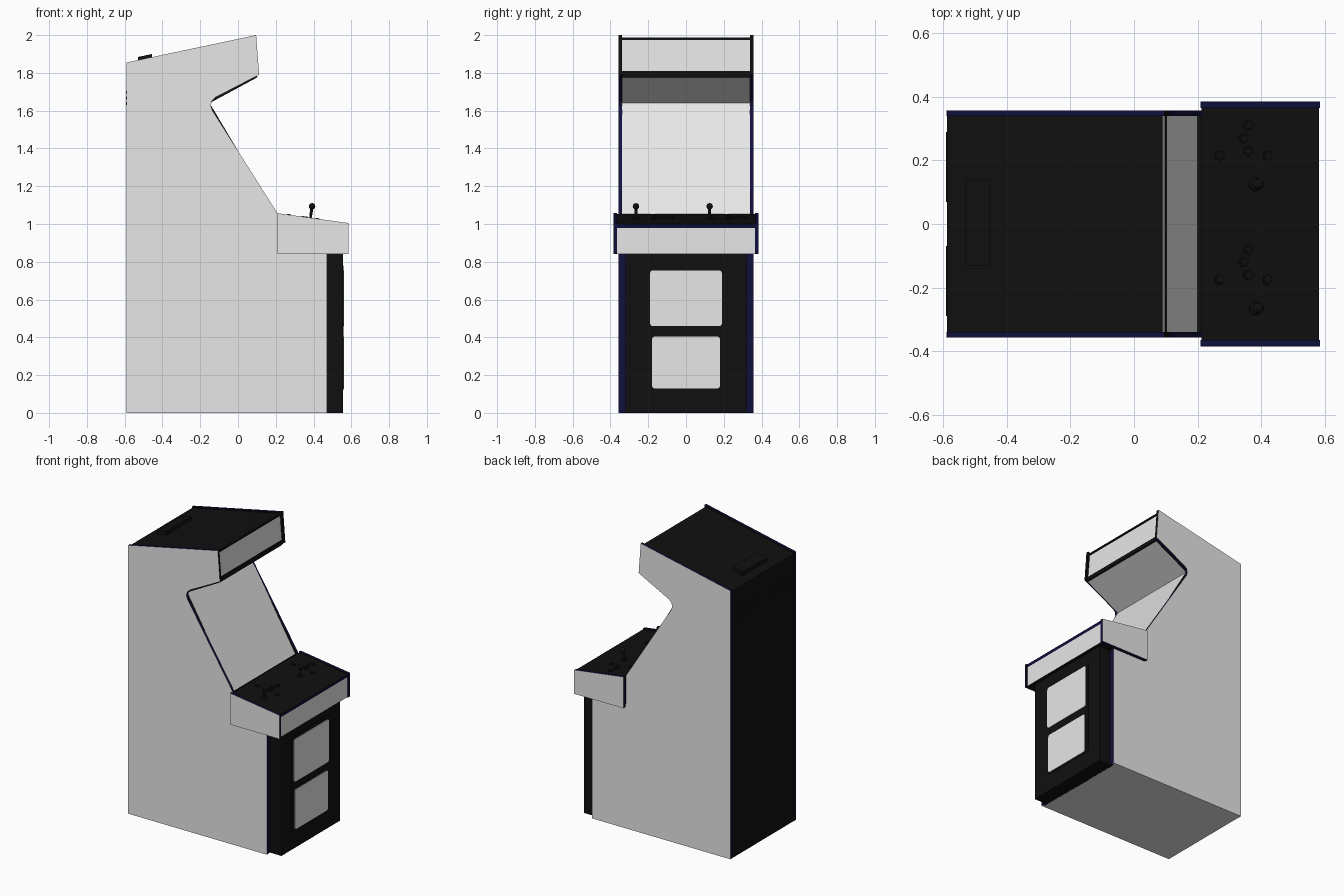
import bpy, bmesh
from math import atan2
from mathutils import Vector, Matrix

cube = bpy.data.objects.get("Cube")
if cube:
    bpy.data.objects.remove(cube, do_unlink=True)


def material(name, rgb):
    m = bpy.data.materials.new(name)
    m.use_nodes = True
    m.diffuse_color = (*rgb, 1)
    m.node_tree.nodes["Principled BSDF"].inputs["Base Color"].default_value = (*rgb, 1)
    return m


MATS = [material("light grey", (0.8, 0.8, 0.8)),
        material("black", (0.005, 0.005, 0.005)),
        material("navy trim", (0.005, 0.005, 0.045))]
GREY, BLACK, NAVY = range(3)


def finish(name, bm):
    me = bpy.data.meshes.new(name)
    bm.to_mesh(me)
    bm.free()
    for m in MATS:
        me.materials.append(m)
    ob = bpy.data.objects.new(name, me)
    bpy.context.collection.objects.link(ob)
    return ob


def prism(name, pts, y0, y1, edges, low, high):
    """Extrude an x-z profile along y; edges holds one colour per profile edge."""
    bm = bmesh.new()
    a = [bm.verts.new((x, y0, z)) for x, z in pts]
    b = [bm.verts.new((x, y1, z)) for x, z in pts]
    bm.faces.new(a).material_index = low
    bm.faces.new(b[::-1]).material_index = high
    n = len(pts)
    for i in range(n):
        j = (i + 1) % n
        f = bm.faces.new((a[j], a[i], b[i], b[j]))
        f.material_index = edges if isinstance(edges, int) else edges[i]
    bmesh.ops.recalc_face_normals(bm, faces=bm.faces)
    return finish(name, bm)


def box(name, x0, x1, y0, y1, z0, z1, mat):
    return prism(name, [(x0, z0), (x1, z0), (x1, z1), (x0, z1)], y0, y1, mat, mat, mat)


def round_plate(name, x, y, z, w, h, mat, t=0.008):
    """Thin upright plate with rounded corners, facing along x."""
    bm = bmesh.new()
    bmesh.ops.create_cube(bm, size=1, matrix=Matrix.LocRotScale((x, y, z), None, (t, w, h)))
    rim = [e for e in bm.edges if abs((e.verts[0].co - e.verts[1].co).x) > t / 2]
    bmesh.ops.bevel(bm, geom=rim, offset=0.015, segments=3, profile=0.5, affect='EDGES')
    for f in bm.faces:
        f.material_index = mat
    return finish(name, bm)


# Cabinet core: each profile point carries the colour of the edge that follows it
core = [(-0.589, 0, GREY), (0.455, 0, BLACK), (0.455, 0.9, BLACK), (0.2, 0.9, BLACK),
        (0.2, 1.05, GREY), (-0.15, 1.64, GREY), (0.1, 1.775, BLACK), (0.097, 1.81, GREY),
        (0.083, 1.975, BLACK), (0.08, 1.988, BLACK), (-0.589, 1.846, BLACK)]
prism("cabinet_body", [p[:2] for p in core], -0.34, 0.34, [p[2] for p in core], BLACK, BLACK)

# Side panels with a coloured edge moulding, black around the marquee
side = [(-0.59, 0), (0.47, 0), (0.47, 0.86), (0.21, 0.86), (0.21, 1.055),
        (-0.135, 1.6), (-0.144, 1.625), (-0.139, 1.652), (-0.12, 1.67),
        (0.112, 1.79), (0.096, 2.0), (-0.59, 1.855)]
side_edges = [GREY] + [NAVY] * 8 + [BLACK, NAVY, NAVY]
prism("right_side_panel", side, -0.357, -0.34, side_edges, GREY, BLACK)
prism("left_side_panel", side, 0.34, 0.357, side_edges, BLACK, GREY)

# Control panel: sloped deck, front board and side cheeks
deck = [(0.212, 0.842), (0.58, 0.842), (0.58, 0.98), (0.583, 1.0), (0.212, 1.052)]
prism("control_deck", deck, -0.366, 0.366, [BLACK, GREY, NAVY, BLACK, BLACK], BLACK, BLACK)
cheek = [(0.21, 0.84), (0.585, 0.84), (0.585, 1.005), (0.21, 1.057)]
prism("right_cheek", cheek, -0.385, -0.366, NAVY, GREY, BLACK)
prism("left_cheek", cheek, 0.366, 0.385, NAVY, BLACK, GREY)

# Lower front: corner trim, coin box and its two doors
for s, tag in ((-1, "right"), (1, "left")):
    lo, hi = sorted((s * 0.315, s * 0.3565))
    box(tag + "_corner_trim", 0.45, 0.468, lo, hi, 0.001, 0.845, NAVY)
box("coin_box", 0.45, 0.556, -0.32, 0.32, 0, 0.843, BLACK)
round_plate("door_frame", 0.556, 0, 0.45, 0.42, 0.66, BLACK, 0.004)
round_plate("upper_coin_door", 0.558, 0, 0.607, 0.38, 0.295, GREY)
round_plate("lower_coin_door", 0.558, 0, 0.267, 0.36, 0.275, GREY)

# Marquee retainer strips
box("marquee_top_strip", 0.078, 0.09, -0.34, 0.34, 1.977, 1.987, BLACK)
box("marquee_bottom_strip", 0.09, 0.104, -0.34, 0.34, 1.782, 1.808, BLACK)

# Back vents and roof handle plate
for y in (-0.18, 0.18):
    for k in range(3):
        box("back_vent_slat", -0.592, -0.588, y - 0.11, y + 0.11,
            1.63 + k * 0.03, 1.645 + k * 0.03, BLACK)
roof = [(-0.53, 1.85), (-0.455, 1.87), (-0.455, 1.9), (-0.53, 1.884)]
prism("roof_vent", roof, -0.13, 0.14, BLACK, BLACK, BLACK)

# Joysticks and buttons stand square to the sloped deck
slope = Vector((0.371, 0, -0.052)).normalized()
up = Vector((-slope.z, 0, slope.x))
tilt = Matrix.Rotation(atan2(up.x, up.z), 4, 'Y')


def on_deck(x, y, h):
    z = 1.052 - (x - 0.212) * 0.14
    return Vector((x, y, z)) + up * h


def add_round(bm, x, y, h, r1, r2, depth):
    bmesh.ops.create_cone(bm, cap_ends=True, segments=16, radius1=r1, radius2=r2, depth=depth,
                          matrix=Matrix.Translation(on_deck(x, y, h)) @ tilt)


def smooth_black(name, bm):
    for f in bm.faces:
        f.material_index = BLACK
    ob = finish(name, bm)
    bpy.ops.object.select_all(action='DESELECT')
    bpy.context.view_layer.objects.active = ob
    ob.select_set(True)
    bpy.ops.object.shade_smooth_by_angle()


button_spots = [(0.36, 0.185), (0.345, 0.145), (0.36, 0.105), (0.27, 0.09), (0.42, 0.09)]
for y, tag in ((-0.265, "right"), (0.125, "left")):
    bm = bmesh.new()
    add_round(bm, 0.383, y, 0.003, 0.022, 0.018, 0.006)
    add_round(bm, 0.383, y, 0.03, 0.006, 0.009, 0.06)
    bmesh.ops.create_uvsphere(bm, u_segments=16, v_segments=10, radius=0.017,
                              matrix=Matrix.Translation(on_deck(0.383, y, 0.066)))
    smooth_black(tag + "_joystick", bm)
    bm = bmesh.new()
    for bx, dy in button_spots:
        add_round(bm, bx, y + dy, 0.002, 0.016, 0.015, 0.006)
        add_round(bm, bx, y + dy, 0.005, 0.011, 0.01, 0.006)
    smooth_black(tag + "_buttons", bm)
